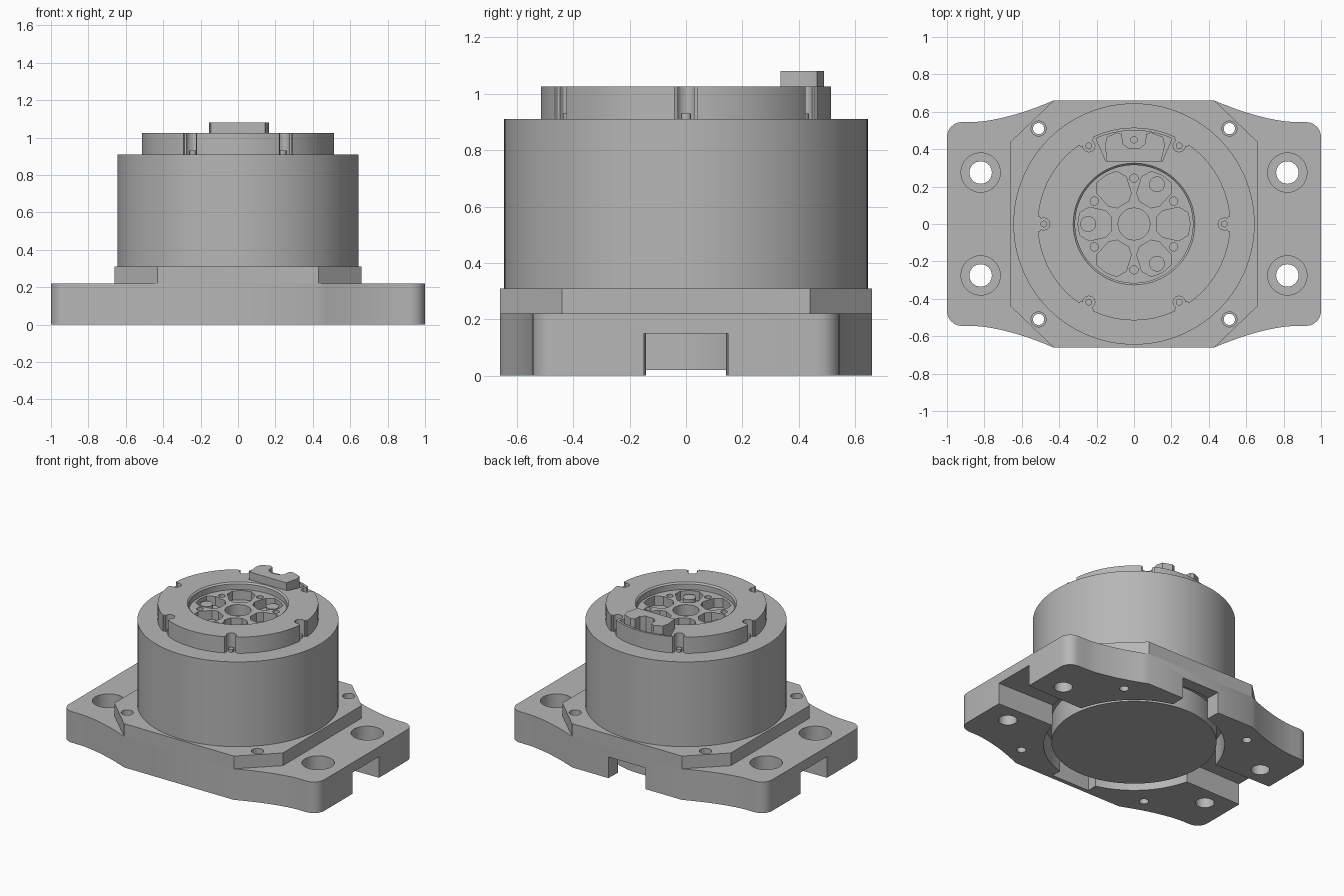
import bpy, bmesh, math
from math import cos, sin, radians

if "Cube" in bpy.data.objects:
    bpy.data.objects.remove(bpy.data.objects["Cube"], do_unlink=True)

grey = bpy.data.materials.new("machined_grey")
grey.use_nodes = True
colour = (0.47, 0.47, 0.47, 1)
grey.diffuse_color = colour
grey.node_tree.nodes["Principled BSDF"].inputs["Base Color"].default_value = colour


def finish(name, bm):
    bmesh.ops.recalc_face_normals(bm, faces=bm.faces)
    mesh = bpy.data.meshes.new(name)
    bm.to_mesh(mesh)
    bm.free()
    mesh.materials.append(grey)
    obj = bpy.data.objects.new(name, mesh)
    bpy.context.collection.objects.link(obj)
    return obj


def prism(name, outline, z0, z1):
    """Extrude a plan outline between two heights."""
    bm = bmesh.new()
    face = bm.faces.new([bm.verts.new((x, y, z0)) for x, y in outline])
    top = bmesh.ops.extrude_face_region(bm, geom=[face])["geom"]
    bmesh.ops.translate(bm, vec=(0, 0, z1 - z0),
                        verts=[v for v in top if isinstance(v, bmesh.types.BMVert)])
    return finish(name, bm)


def circle(x, y, r, n=32):
    return [(x + r * cos(math.tau * i / n), y + r * sin(math.tau * i / n)) for i in range(n)]


def polar(r, degrees):
    return r * cos(radians(degrees)), r * sin(radians(degrees))


def turn(outline, degrees):
    c, s = cos(radians(degrees)), sin(radians(degrees))
    return [(x * c - y * s, x * s + y * c) for x, y in outline]


def lathe(name, profile, n=128):
    """Solid of revolution; the profile starts and ends on the axis."""
    bm = bmesh.new()
    rings = []
    for r, z in profile:
        rings.append([bm.verts.new((x, y, z)) for x, y in circle(0, 0, r, n)])
    for a, b in zip(rings, rings[1:]):
        for i in range(n):
            j = (i + 1) % n
            bm.faces.new((a[i], a[j], b[j], b[i]))
    bm.faces.new(rings[0])
    bm.faces.new(rings[-1])
    return finish(name, bm)


def cut(obj, outline, z0, z1):
    cutter = prism("cutter", outline, z0, z1)
    cutter.hide_render = True
    mod = obj.modifiers.new("cut", "BOOLEAN")
    mod.operation = "DIFFERENCE"
    mod.solver = "EXACT"
    mod.object = cutter
    graph = bpy.context.evaluated_depsgraph_get()
    mesh = bpy.data.meshes.new_from_object(obj.evaluated_get(graph))
    obj.modifiers.clear()
    obj.data = mesh
    bpy.data.objects.remove(cutter, do_unlink=True)


def mirror_quarter(points):
    """Complete a closed outline from its +x +y quarter."""
    half = points + [(-x, y) for x, y in reversed(points)]
    return half + [(-x, -y) for x, y in half]


# Foot plate with rounded corners and concave shoulders
corner = [(0.92 + 0.08 * cos(a), 0.465 + 0.08 * sin(a))
          for a in [radians(15 * i) for i in range(7)]]
shoulder = []
for i in range(11):
    t = i / 10
    shoulder.append((0.86 - 0.43 * t, 0.545 + 0.115 * t ** 1.6))
plate = prism("foot_plate", mirror_quarter(corner + shoulder), 0, 0.22)
flange = prism("flange", mirror_quarter([(0.66, 0.44), (0.43, 0.66)]), 0.22, 0.31)

# Underside well and radial channels; the front channel stops at a thin wall
cut(plate, circle(0, 0, 0.577, 96), -0.1, 0.18)
for angle, reach in ((0, 1.1), (90, 0.8), (180, 1.1), (270, 0.63)):
    channel = [(0.45, -0.14), (reach, -0.15), (reach, 0.15), (0.45, 0.14)]
    cut(plate, turn(channel, angle), -0.1, 0.15)

# Mounting holes with counterbores, and flange screw holes
for sx in (-1, 1):
    for sy in (-1, 1):
        cut(plate, circle(sx * 0.82, sy * 0.275, 0.06), -0.1, 0.3)
        cut(plate, circle(sx * 0.82, sy * 0.275, 0.105), 0.1, 0.3)
        cut(plate, circle(sx * 0.51, sy * 0.51, 0.03), -0.1, 0.3)
        cut(flange, circle(sx * 0.51, sy * 0.51, 0.04), 0.2, 0.4)

# Drum seen from below
drum = lathe("lower_drum", [(0.526, 0.02), (0.526, 0.25)])

# Main housing with raised ring and recessed face
housing = lathe("housing", [(0.645, 0.31), (0.645, 0.91), (0.515, 0.91), (0.515, 1.025),
                            (0.325, 1.025), (0.315, 1.015), (0.315, 0.975)])

# Notches around the ring, each with a screw
screws = []
for angle in (0, 60, 120, 180, 240, 300):
    notch = [(0.6, -0.045), (0.6, 0.045), (0.505, 0.04)]
    notch += [(0.483 + 0.033 * cos(radians(a)), 0.033 * sin(radians(a)))
              for a in range(60, 301, 30)]
    notch += [(0.505, -0.04)]
    cut(housing, turn(notch, angle), 0.91, 1.1)
    screws.append(prism("notch_screw", circle(*polar(0.483, angle), 0.018, 12), 0.9, 0.93))

# Face pockets, small holes and centre bore
pocket = [(0.12, -0.035), (0.15, -0.07), (0.24, -0.09), (0.29, -0.06), (0.3, 0),
          (0.29, 0.06), (0.24, 0.09), (0.15, 0.07), (0.12, 0.035)]
for angle in range(0, 360, 60):
    cut(housing, turn(pocket, angle), 0.91, 1.0)
    cut(housing, circle(*polar(0.245, angle + 30), 0.022, 16), 0.93, 1.0)
    if angle in (60, 180, 300):
        screws.append(prism("pocket_pin", circle(*polar(0.245, angle), 0.042, 24), 0.9, 0.955))
cut(housing, circle(0, 0, 0.085), 0.9, 1.0)

# Sector pocket at the back of the ring and its forked key
sector = [polar(0.5, a) for a in range(66, 115, 4)] + [(-0.15, 0.335), (0.15, 0.335)]
cut(housing, sector, 0.965, 1.1)
key = prism("forked_key", [(-0.145, 0.335), (0.145, 0.335), (0.165, 0.42), (0.155, 0.465),
                           (0.09, 0.49), (0.065, 0.48), (0.06, 0.43), (0.03, 0.405),
                           (-0.03, 0.405), (-0.06, 0.43), (-0.065, 0.48), (-0.09, 0.49),
                           (-0.145, 0.465), (-0.155, 0.42)], 0.96, 1.08)
screws.append(prism("key_pin", circle(0, 0.45, 0.02, 12), 0.95, 0.985))

# Smooth curved walls while keeping machined edges sharp
for obj in [plate, flange, drum, housing, key] + screws:
    bpy.ops.object.select_all(action="DESELECT")
    obj.select_set(True)
    bpy.context.view_layer.objects.active = obj
    bpy.ops.object.shade_smooth_by_angle(angle=radians(30))
